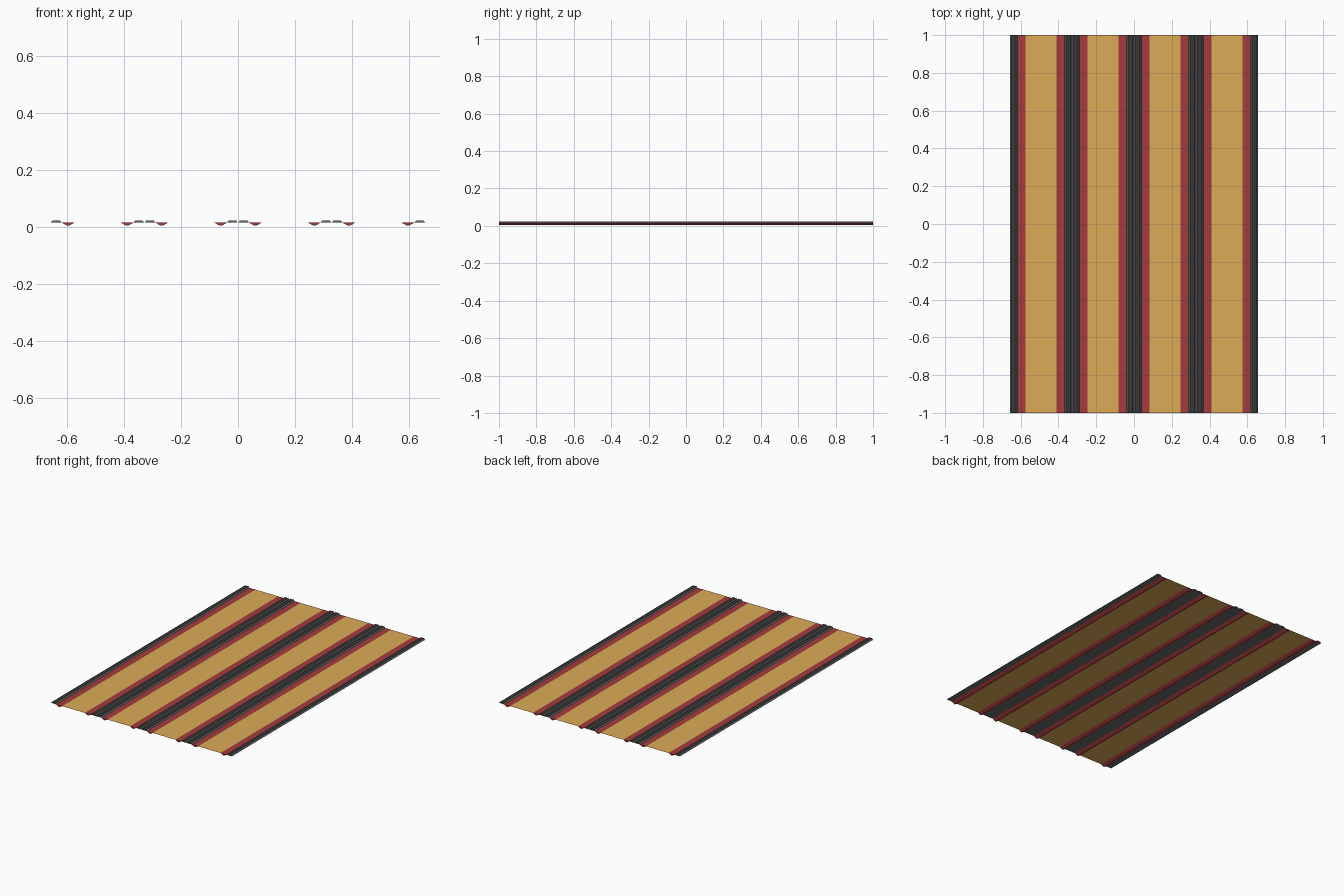
import bpy, bmesh

if "Cube" in bpy.data.objects:
    bpy.data.objects.remove(bpy.data.objects["Cube"])

# Flat colours
def material(name, rgb):
    m = bpy.data.materials.new(name)
    m.diffuse_color = (*rgb, 1)
    m.use_nodes = True
    m.node_tree.nodes["Principled BSDF"].inputs["Base Color"].default_value = m.diffuse_color
    return m

TAN = material("ochre", (0.72, 0.41, 0.095))
RED = material("dark_red", (0.37, 0.045, 0.048))
GREY = material("mid_grey", (0.15, 0.15, 0.15))
BLACK = material("charcoal", (0.038, 0.038, 0.038))

LENGTH = 2.0
PITCH = 0.328      # width of one panel
MID = 0.0145       # level of the flat sheet
TOP = 0.0225       # level of the ridge tops


def bar(name, profile, mats):
    """Closed bar along y from an (x, z) profile; flat top gets the last colour."""
    bm = bmesh.new()
    front = [bm.verts.new((x, -LENGTH / 2, z)) for x, z in profile]
    back = [bm.verts.new((x, LENGTH / 2, z)) for x, z in profile]
    n = len(profile)
    for i in range(n):
        j = (i + 1) % n
        bm.faces.new((front[i], front[j], back[j], back[i]))
    bm.faces.new(front)
    bm.faces.new(back)
    bmesh.ops.recalc_face_normals(bm, faces=bm.faces)
    for f in bm.faces:
        f.material_index = len(mats) - 1 if f.normal.z > 0.95 else 0
    finish(name, bm, mats)


def sheet(name, x0, x1, z, mat):
    """Flat single-sided sheet facing up."""
    bm = bmesh.new()
    h = LENGTH / 2
    bm.faces.new([bm.verts.new(p) for p in
                  ((x0, -h, z), (x1, -h, z), (x1, h, z), (x0, h, z))])
    finish(name, bm, [mat])


def finish(name, bm, mats):
    me = bpy.data.meshes.new(name)
    bm.to_mesh(me)
    bm.free()
    for m in mats:
        me.materials.append(m)
    bpy.context.collection.objects.link(bpy.data.objects.new(name, me))


# Half-panel cross-sections, measured from the panel centre
groove = [(0.082, MID), (0.100, 0.004), (0.107, 0.004), (0.125, MID)]
ridge = [(0.125, MID), (0.132, TOP), (0.157, TOP), (0.164, MID)]

for k in range(4):
    cx = (k - 1.5) * PITCH
    # flat sheet in the middle of the panel
    sheet(f"panel_sheet_{k}", cx - 0.082, cx + 0.082, MID, TAN)
    # hanging red rib and raised dark-topped ridge on both edges
    for side, label in ((-1, "left"), (1, "right")):
        bar(f"rib_{label}_{k}", [(cx + side * x, z) for x, z in groove], [RED])
        bar(f"ridge_{label}_{k}", [(cx + side * x, z) for x, z in ridge], [GREY, BLACK])
